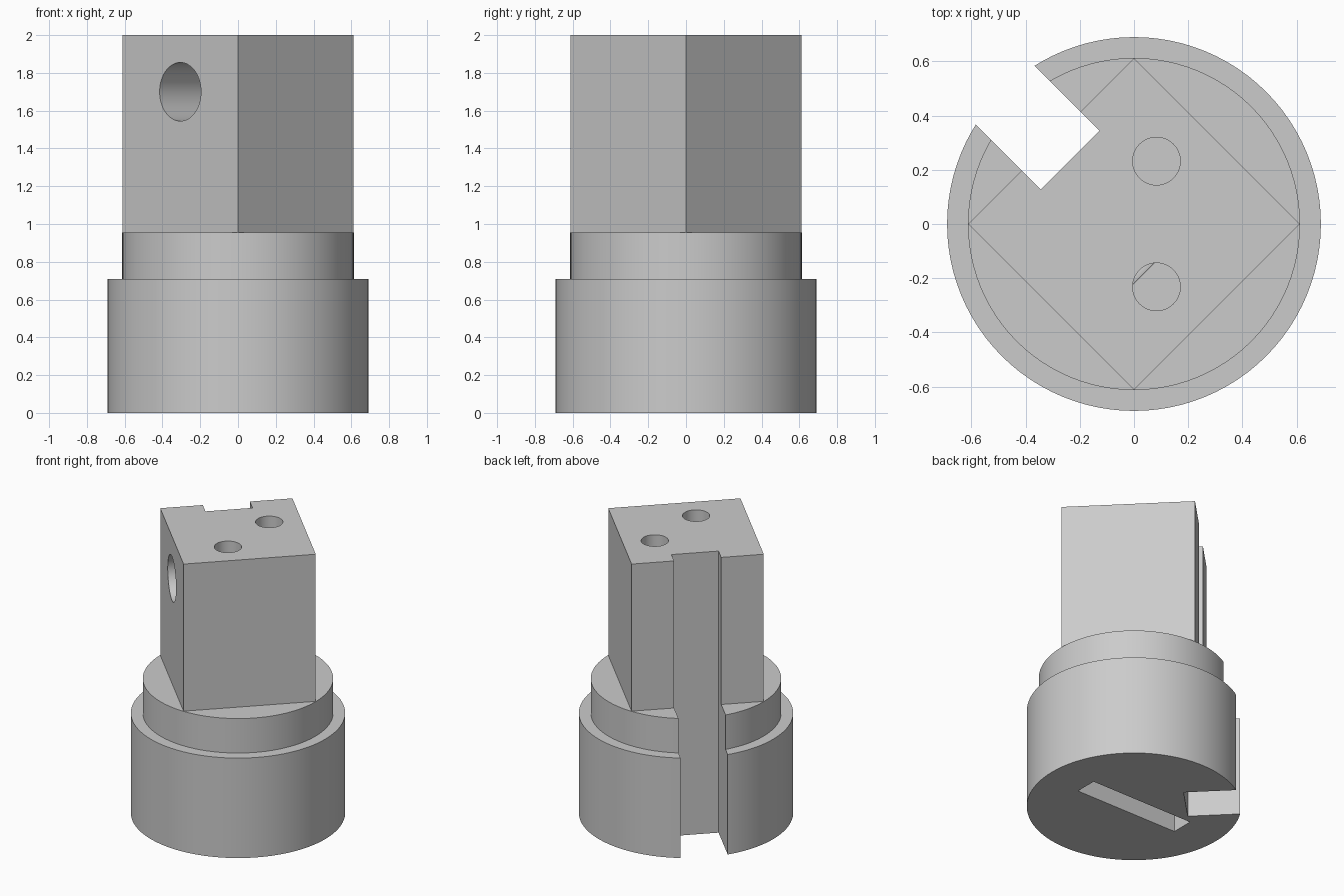
import bpy, math

if "Cube" in bpy.data.objects:
    bpy.data.objects.remove(bpy.data.objects["Cube"])

steel = bpy.data.materials.new("plain grey")
steel.diffuse_color = (0.6, 0.6, 0.6, 1)
steel.use_nodes = True
steel.node_tree.nodes["Principled BSDF"].inputs["Base Color"].default_value = steel.diffuse_color
DIAG = math.radians(45)


def cylinder(name, r, depth, loc, rot=(0, 0, 0), sides=96):
    bpy.ops.mesh.primitive_cylinder_add(vertices=sides, radius=r, depth=depth,
                                        location=loc, rotation=rot)
    bpy.context.object.name = name
    return bpy.context.object


def box(name, size, loc, turn=0):
    bpy.ops.mesh.primitive_cube_add(size=1, location=loc, rotation=(0, 0, turn))
    ob = bpy.context.object
    ob.name, ob.scale = name, size
    return ob


def combine(body, tool, operation):
    bpy.context.view_layer.objects.active = body
    mod = body.modifiers.new(operation, 'BOOLEAN')
    mod.operation, mod.object, mod.solver = operation, tool, 'EXACT'
    bpy.ops.object.modifier_apply(modifier=mod.name)
    bpy.data.objects.remove(tool)


# Wide foot, narrower collar and square block turned 45 degrees
body = cylinder("stepped_holder", 0.69, 0.71, (0, 0, 0.355))
combine(body, cylinder("collar", 0.613, 0.455, (0, 0, 0.7275)), 'UNION')
side = 0.611 * math.sqrt(2)
combine(body, box("square_block", (side, side, 1.2), (0, 0, 1.4), DIAG), 'UNION')

# Full-height keyway on the back left
mid = (0.334 + 0.5) / math.sqrt(2)
combine(body, box("keyway", (0.308, 1.0, 3), (-0.834 / math.sqrt(2), 0.834 / math.sqrt(2), 1), DIAG),
        'DIFFERENCE')

# Two small blind holes in the top
for y in (0.232, -0.232):
    combine(body, cylinder("top_hole", 0.088, 0.6, (0.083, y, 2.0), sides=48), 'DIFFERENCE')

# Large blind hole in the front left face
reach = 0.434 / math.sqrt(2)
combine(body, cylinder("side_hole", 0.155, 1.0, (-reach, -reach, 1.7),
                       (math.pi / 2, 0, -DIAG), 64), 'DIFFERENCE')

# Straight slot in the underside
combine(body, box("bottom_slot", (0.81, 0.157, 0.5), (0, 0, 0)), 'DIFFERENCE')

body.data.materials.clear()
body.data.materials.append(steel)
for face in body.data.polygons:
    face.material_index = 0
bpy.ops.object.select_all(action='DESELECT')
body.select_set(True)
bpy.context.view_layer.objects.active = body
bpy.ops.object.shade_smooth_by_angle(angle=math.radians(30))
